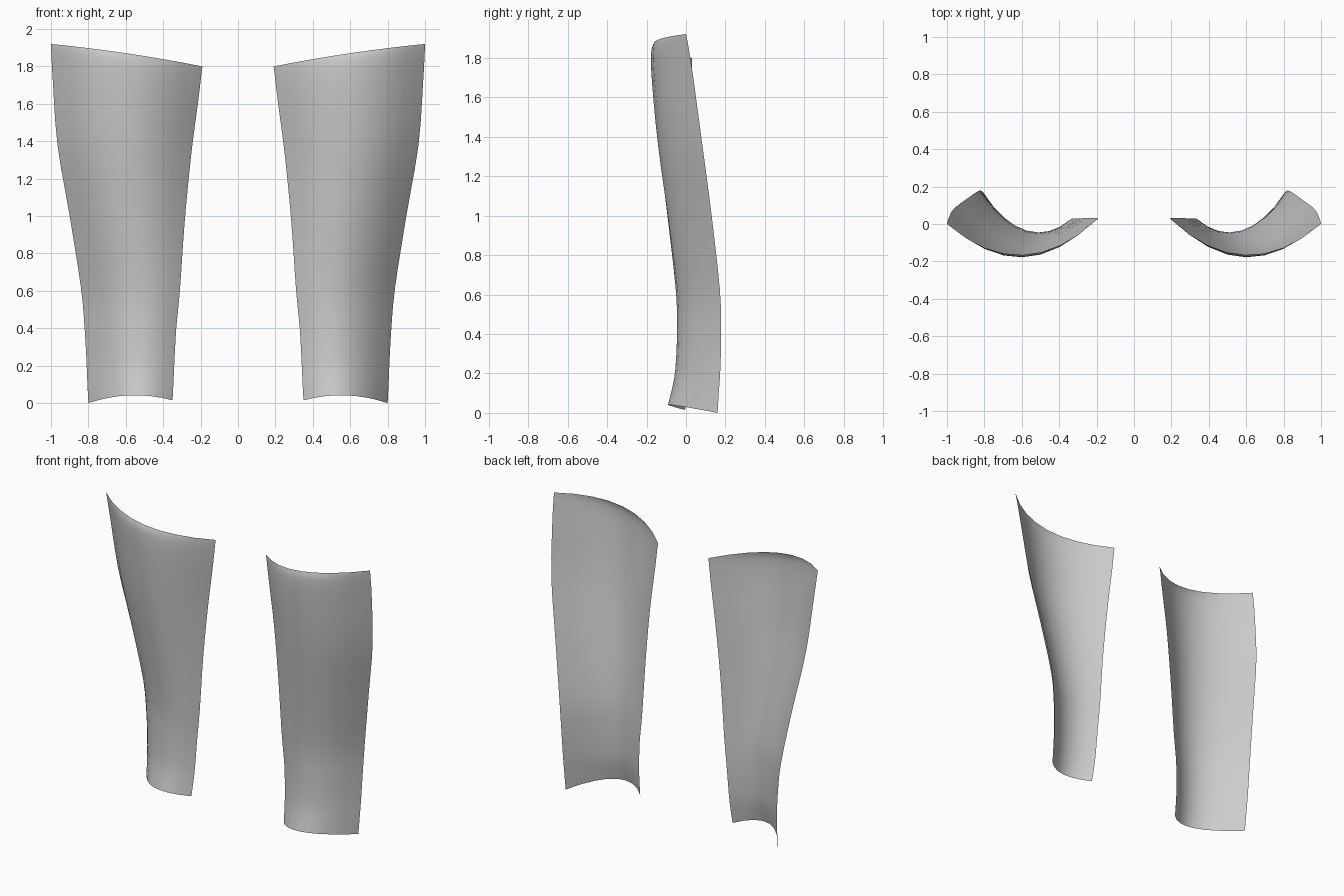
import bpy, bmesh
from mathutils import Vector

if "Cube" in bpy.data.objects:
    bpy.data.objects.remove(bpy.data.objects["Cube"])

# Rows from bottom to top: outer edge xyz, inner edge xyz, bulge depth, middle lift
ROWS = [
    ((0.80, 0.16, 0.00), (0.35, -0.005, 0.015), 0.158, 0.034),
    ((0.805, 0.166, 0.10), (0.345, 0.010, 0.11), 0.148, 0.02),
    ((0.81, 0.174, 0.22), (0.34, 0.022, 0.22), 0.142, 0.0),
    ((0.82, 0.178, 0.40), (0.33, 0.030, 0.40), 0.140, 0.0),
    ((0.84, 0.172, 0.62), (0.31, 0.030, 0.61), 0.143, 0.0),
    ((0.90, 0.130, 1.00), (0.285, 0.030, 0.97), 0.170, 0.0),
    ((0.965, 0.080, 1.38), (0.25, 0.033, 1.33), 0.198, 0.0),
    ((0.99, 0.034, 1.72), (0.212, 0.032, 1.62), 0.205, 0.0),
    ((0.998, 0.010, 1.87), (0.197, 0.031, 1.75), 0.198, 0.01),
    ((1.00, 0.000, 1.92), (0.19, 0.030, 1.80), 0.180, 0.01),
]
ACROSS, STEPS = 8, 3


def section(row):
    """Curved cross-section from the outer edge to the inner edge."""
    outer, inner, depth, lift = Vector(row[0]), Vector(row[1]), row[2], row[3]
    pts = []
    for i in range(ACROSS + 1):
        s = i / ACROSS
        p = outer.lerp(inner, s)
        arc = 1 - (2 * s - 1) ** 2
        pts.append(p + Vector((0, -depth * arc, lift * arc)))
    return pts


def spline(a, b, c, d, t):
    return 0.5 * (2 * b + (c - a) * t + (2 * a - 5 * b + 4 * c - d) * t * t
                  + (3 * b - a - 3 * c + d) * t ** 3)


def shin_guard(name, side):
    keys = [section(r) for r in ROWS]
    n = len(keys)
    rings = []
    for k in range(n - 1):
        q = [keys[max(0, min(n - 1, k + o))] for o in (-1, 0, 1, 2)]
        for j in range(STEPS):
            rings.append([spline(*p, j / STEPS) for p in zip(*q)])
    rings.append(keys[-1])
    bm = bmesh.new()
    grid = [[bm.verts.new((p.x * side, p.y, p.z)) for p in r] for r in rings]
    for lo, hi in zip(grid, grid[1:]):
        for i in range(ACROSS):
            f = [lo[i], hi[i], hi[i + 1], lo[i + 1]]
            bm.faces.new(f if side > 0 else f[::-1])
    # outside of the shell faces the front
    bm.normal_update()
    if sum(f.normal.y for f in bm.faces) > 0:
        bmesh.ops.reverse_faces(bm, faces=bm.faces[:])
    mesh = bpy.data.meshes.new(name)
    bm.to_mesh(mesh)
    bm.free()
    mesh.shade_smooth()
    bpy.context.collection.objects.link(bpy.data.objects.new(name, mesh))


# Mirrored pair of curved shin plates
shin_guard("shin_guard_right", 1)
shin_guard("shin_guard_left", -1)
